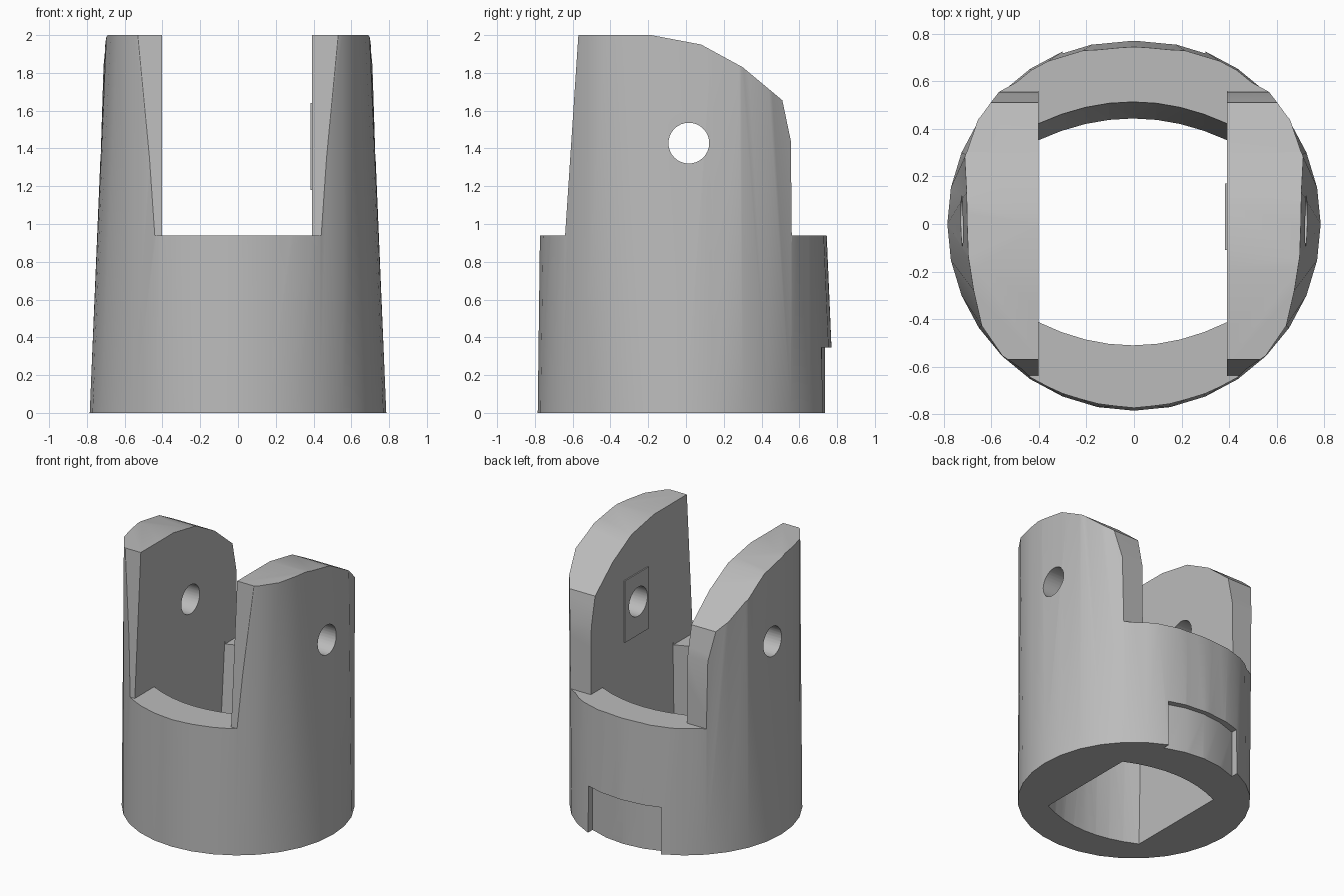
import bpy
import bmesh
import math
from mathutils import Vector

cube = bpy.data.objects.get("Cube")
if cube:
    bpy.data.objects.remove(cube, do_unlink=True)

grey = bpy.data.materials.new("plain_grey")
grey.use_nodes = True
grey.diffuse_color = (0.5, 0.5, 0.5, 1)
grey.node_tree.nodes["Principled BSDF"].inputs["Base Color"].default_value = (0.5, 0.5, 0.5, 1)


def loft(name, ring_a, ring_b):
    """Closed solid between two rings of matching 3D points."""
    bm = bmesh.new()
    a = [bm.verts.new(p) for p in ring_a]
    b = [bm.verts.new(p) for p in ring_b]
    bm.faces.new(a)
    bm.faces.new(b)
    for i in range(len(a)):
        j = (i + 1) % len(a)
        bm.faces.new((a[i], a[j], b[j], b[i]))
    bmesh.ops.triangulate(bm, faces=bm.faces[:])
    bmesh.ops.recalc_face_normals(bm, faces=bm.faces[:])
    mesh = bpy.data.meshes.new(name)
    bm.to_mesh(mesh)
    bm.free()
    mesh.materials.append(grey)
    obj = bpy.data.objects.new(name, mesh)
    bpy.context.collection.objects.link(obj)
    return obj


def along_x(name, profile, x0, x1):
    return loft(name, [(x0, y, z) for y, z in profile], [(x1, y, z) for y, z in profile])


def along_z(name, outline, z0, z1):
    return loft(name, [(x, y, z0) for x, y in outline], [(x, y, z1) for x, y in outline])


def box_yz(y0, y1, z0, z1):
    return [(y0, z0), (y1, z0), (y1, z1), (y0, z1)]


def cut(obj, cutter):
    cutter.hide_render = True
    mod = obj.modifiers.new("cut", 'BOOLEAN')
    mod.operation = 'DIFFERENCE'
    mod.solver = 'EXACT'
    mod.object = cutter
    bpy.context.view_layer.objects.active = obj
    bpy.ops.object.modifier_apply(modifier=mod.name)
    bpy.data.objects.remove(cutter, do_unlink=True)


# Tapered body: round at the base, squarer at the top (radii from front to back)
half = [.76, .755, .76, .77, .783, .77, .73, .71, .70, .715, .765, .79, .80, .77, .74, .705, .70]
radii = half + half[-2:0:-1]
base, top = [], []
for i, r in enumerate(radii):
    a = math.tau * i / len(radii)
    d = Vector((math.sin(a), -math.cos(a), 0))
    base.append(d * 0.785)
    top.append(d * r + Vector((0, 0, 2)))
body = loft("fork_body", base, top)

# Channel between the two prongs
cut(body, along_x("channel_cutter", box_yz(-1, 1, .94, 2.3), -.402, .392))

# Rounded back slope and flat front of the prongs
back = [(-.19, 2.001), (.08, 1.95), (.30, 1.83), (.51, 1.655), (.555, 1.44),
        (.56, .94), (1, .94), (1, 2.3), (-.19, 2.3)]
cut(body, along_x("back_cutter", back, -1, 1))
front = [(-.64, .94), (-1, .94), (-1, 2.3), (-.55, 2.3)]
cut(body, along_x("front_cutter", front, -1, 1))

# Bore with flat sides and curved ends, narrowing downwards at the back
steps = [-.4 + .1 * i for i in range(9)]


def bore_ring(front_y, back_y, z):
    ends = [(x - .005, -front_y + .62 * x * x, z) for x in steps]
    return ends + [(x - .005, back_y - .58 * x * x, z) for x in reversed(steps)]


cut(body, loft("bore_cutter", bore_ring(.53, .44, -.05), bore_ring(.51, .515, .96)))

# Shallow notch low on the back wall
arc = [(x, math.sqrt(.735 ** 2 - x * x)) for x in (-.3, -.15, 0, .15, .3)]
cut(body, along_z("notch_cutter", arc + [(.3, 1), (-.3, 1)], -.1, .345))

# Thin square pad on the inside of the left prong
pad = along_x("inner_pad", box_yz(-.11, .17, 1.18, 1.64), .383, .392)

# Cross pin hole through both prongs and the pad
circle = [(.015 + .108 * math.cos(math.tau * i / 32), 1.428 + .108 * math.sin(math.tau * i / 32))
          for i in range(32)]
for part in (body, pad):
    cut(part, along_x("pin_cutter", circle, -1, 1))

# Smooth walls with crisp edges
for part in (body, pad):
    bpy.ops.object.select_all(action='DESELECT')
    part.select_set(True)
    bpy.context.view_layer.objects.active = part
    bpy.ops.object.shade_smooth_by_angle(angle=math.radians(30))
